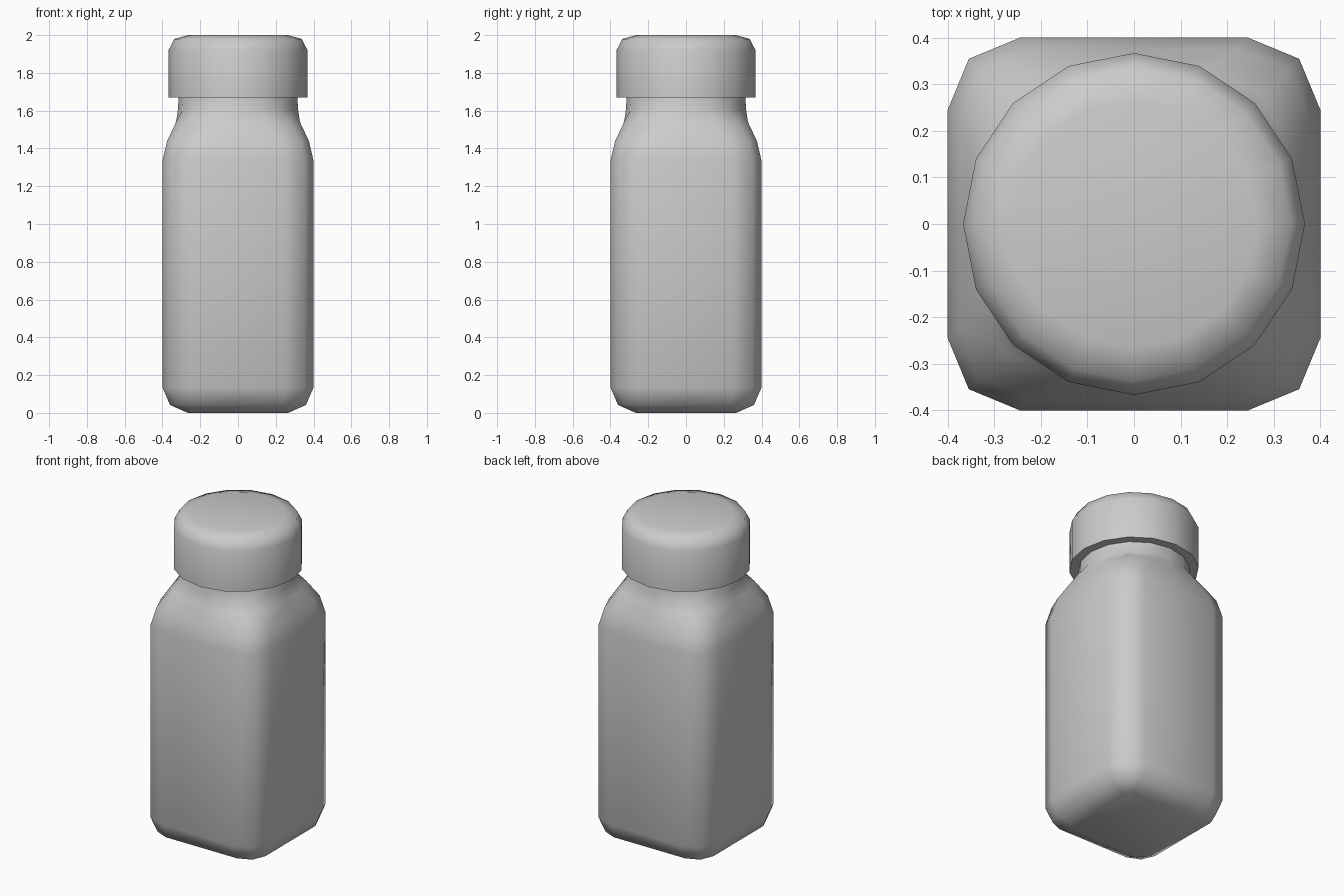
import bpy, bmesh
from math import cos, sin, pi

if "Cube" in bpy.data.objects:
    bpy.data.objects.remove(bpy.data.objects["Cube"])

def circle(r):
    return [(r * cos(i * pi / 8), r * sin(i * pi / 8)) for i in range(16)]

def rounded_square(h, r):
    # one side midpoint plus a three-point corner, turned four times
    e, d = h - r, h - r + r * 0.7071
    quarter = [(h, 0), (h, e), (d, d), (e, h)]
    pts = []
    for _ in range(4):
        pts += quarter
        quarter = [(-y, x) for x, y in quarter]
    return pts

def loft(name, rings, angle):
    bm = bmesh.new()
    loops = [[bm.verts.new((x, y, z)) for x, y in pts] for z, pts in rings]
    for a, b in zip(loops, loops[1:]):
        for i in range(16):
            j = (i + 1) % 16
            bm.faces.new((a[i], a[j], b[j], b[i]))
    bm.faces.new(loops[0][::-1])
    bm.faces.new(loops[-1])
    bmesh.ops.recalc_face_normals(bm, faces=bm.faces)
    me = bpy.data.meshes.new(name)
    bm.to_mesh(me)
    bm.free()
    ob = bpy.data.objects.new(name, me)
    bpy.context.collection.objects.link(ob)
    bpy.ops.object.select_all(action='DESELECT')
    ob.select_set(True)
    bpy.context.view_layer.objects.active = ob
    bpy.ops.object.shade_smooth_by_angle(angle=angle)
    return ob

# Bottle: rounded square body flowing into a round neck
loft("bottle_body", [
    (0.0, rounded_square(0.265, 0.03)),
    (0.042, rounded_square(0.36, 0.115)),
    (0.135, rounded_square(0.4, 0.155)),
    (1.335, rounded_square(0.4, 0.155)),
    (1.44, rounded_square(0.375, 0.15)),
    (1.54, rounded_square(0.328, 0.18)),
    (1.60, circle(0.319)),
    (1.70, circle(0.312)),
], 1.0)

# Screw cap with a rounded top edge
loft("cap", [
    (1.67, circle(0.367)),
    (1.922, circle(0.367)),
    (1.98, circle(0.337)),
    (2.0, circle(0.265)),
], 1.0)
